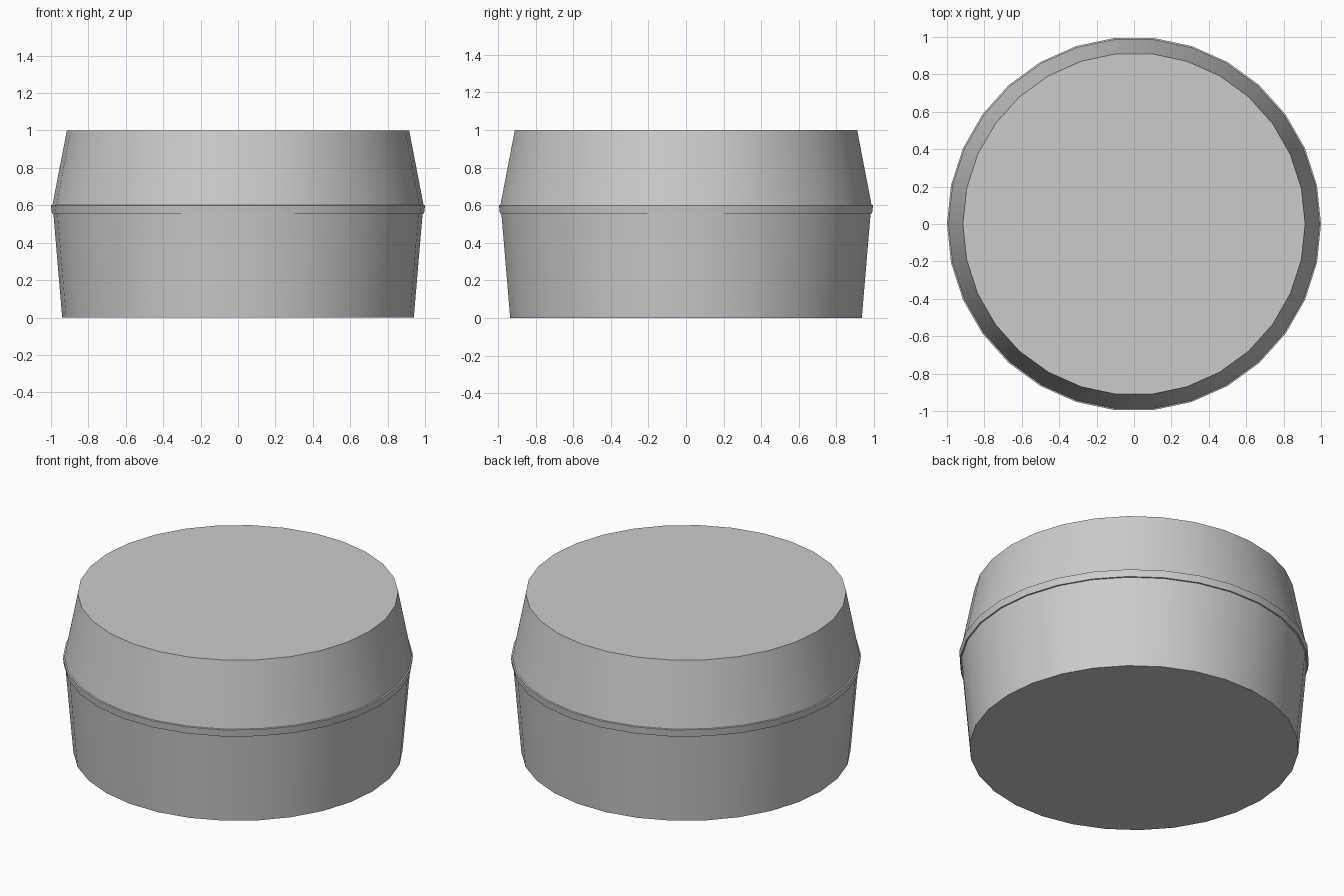
import bpy, bmesh, math

cube = bpy.data.objects.get("Cube")
if cube:
    bpy.data.objects.remove(cube, do_unlink=True)

SIDES = 30

grey = bpy.data.materials.new("plain grey")
grey.use_nodes = True
colour = (0.6, 0.6, 0.6, 1)
grey.diffuse_color = colour
grey.node_tree.nodes["Principled BSDF"].inputs["Base Color"].default_value = colour


def turned(name, profile):
    """Closed solid of revolution from (radius, height) pairs, bottom to top."""
    bm = bmesh.new()
    rings = []
    for r, z in profile:
        angles = [2 * math.pi * i / SIDES for i in range(SIDES)]
        rings.append([bm.verts.new((r * math.cos(a), r * math.sin(a), z)) for a in angles])
    for low, high in zip(rings, rings[1:]):
        for i in range(SIDES):
            j = (i + 1) % SIDES
            bm.faces.new((low[i], low[j], high[j], high[i]))
    bm.faces.new(rings[0][::-1])
    bm.faces.new(rings[-1])
    mesh = bpy.data.meshes.new(name)
    bm.to_mesh(mesh)
    bm.free()
    mesh.materials.append(grey)
    obj = bpy.data.objects.new(name, mesh)
    bpy.context.collection.objects.link(obj)
    bpy.ops.object.select_all(action="DESELECT")
    obj.select_set(True)
    bpy.context.view_layer.objects.active = obj
    bpy.ops.object.shade_smooth_by_angle(angle=math.radians(30))
    return obj


# Flared lower tub, thin rim band and tapered upper part in one turned body
turned("drum_body", [(0.94, 0), (0.987, 0.555), (0.995, 0.556),
                     (1.0, 0.6), (0.992, 0.602), (0.915, 1.0)])
